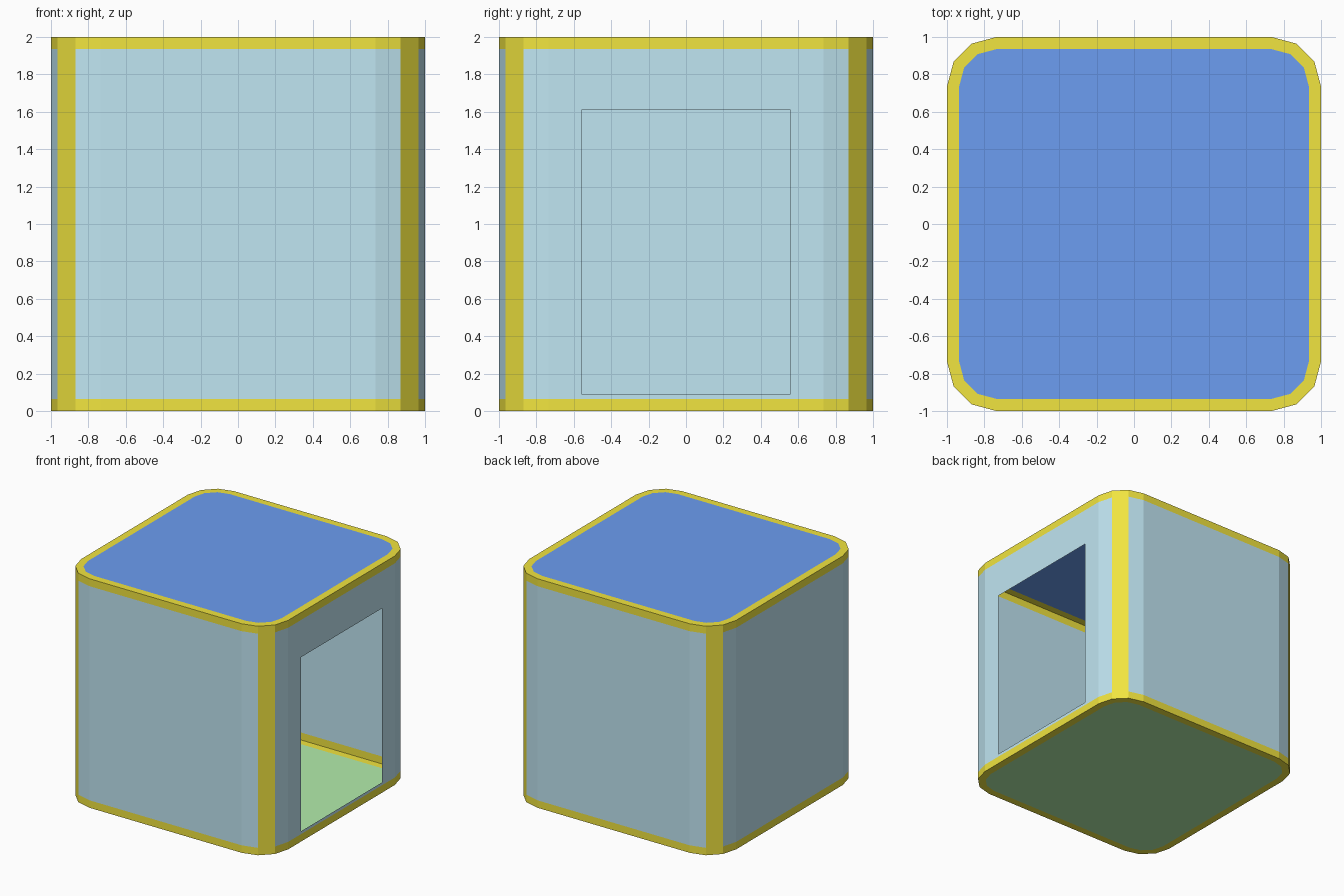
import bpy, bmesh
from math import cos, sin, pi

if "Cube" in bpy.data.objects:
    bpy.data.objects.remove(bpy.data.objects["Cube"])

HEIGHT, BAND = 2.0, 0.065        # overall height, trim width
CENTRE, RADIUS = 0.735, 0.265    # corner arc centre and radius
DOOR_Y, DOOR_Z0, DOOR_Z1 = 0.56, 0.09, 1.61


def outline(radius):
    """Rounded square, four points per corner, counter-clockwise."""
    pts = []
    for q, (sx, sy) in enumerate([(1, 1), (-1, 1), (-1, -1), (1, -1)]):
        for k in range(4):
            a = q * pi / 2 + k * pi / 6
            pts.append((sx * CENTRE + radius * cos(a), sy * CENTRE + radius * sin(a)))
    return pts


def add_part(name, faces, color):
    bm = bmesh.new()
    for f in faces:
        bm.faces.new([bm.verts.new(p) for p in f])
    bmesh.ops.remove_doubles(bm, verts=bm.verts, dist=1e-4)
    mesh = bpy.data.meshes.new(name)
    bm.to_mesh(mesh)
    bm.free()
    mat = bpy.data.materials.new(name + "_color")
    mat.diffuse_color = (*color, 1)
    mat.use_nodes = True
    mat.node_tree.nodes["Principled BSDF"].inputs["Base Color"].default_value = mat.diffuse_color
    mesh.materials.append(mat)
    bpy.context.collection.objects.link(bpy.data.objects.new(name, mesh))


def wall(a, b, z0, z1):
    return [(*a, z0), (*b, z0), (*b, z1), (*a, z1)]


outer, inner = outline(RADIUS), outline(RADIUS - BAND)
n = len(outer)
low, high = BAND, HEIGHT - BAND
walls, trim = [], []

for i in range(n):
    j = (i + 1) % n
    a, b = outer[i], outer[j]
    # horizontal bands and flat rims at top and bottom
    trim += [wall(a, b, 0, low), wall(a, b, high, HEIGHT)]
    trim.append([(*p, HEIGHT) for p in (a, b, inner[j], inner[i])])
    trim.append([(*p, 0) for p in (b, a, inner[i], inner[j])])
    if i % 4 == 1:
        # corner post on the middle facet
        trim.append(wall(a, b, low, high))
    elif i == n - 1:
        # right wall, with the doorway left open
        ys = [a[1], -DOOR_Y, DOOR_Y, b[1]]
        zs = [low, DOOR_Z0, DOOR_Z1, high]
        for c in range(3):
            for r in range(3):
                if (c, r) != (1, 1):
                    walls.append(wall((1, ys[c]), (1, ys[c + 1]), zs[r], zs[r + 1]))
    else:
        walls.append(wall(a, b, low, high))

add_part("walls", walls, (0.53, 0.79, 0.89))
add_part("trim", trim, (0.88, 0.78, 0.05))
# roof and floor panels inside the rims
add_part("roof", [[(*p, HEIGHT) for p in inner]], (0.15, 0.34, 0.88))
add_part("floor", [[(*p, 0) for p in reversed(inner)]], (0.45, 0.85, 0.41))
